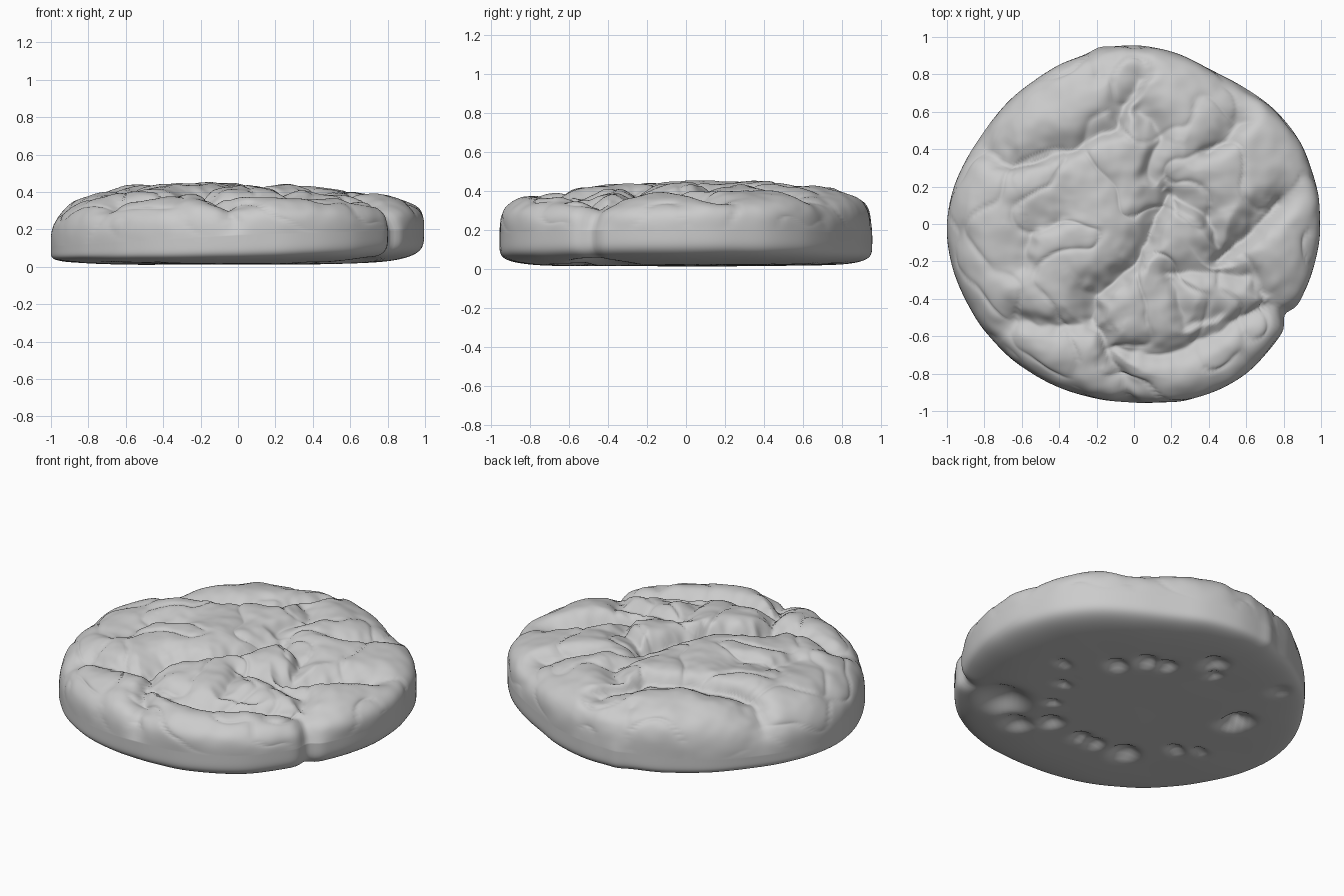
import bpy, bmesh, math, random
from mathutils import Vector, noise

if "Cube" in bpy.data.objects:
    bpy.data.objects.remove(bpy.data.objects["Cube"])

random.seed(9)
SEGS, TOP_RINGS, LOW_RINGS = 288, 130, 64

# Outline radius every 30 degrees, starting at +x
RADII = [.995, .985, .925, .955, .935, .945, 1, .985, .965, .955, 1, .98]

# Cracks: depth and path; the steep, wide slope lies left of the path
CRACKS = [
    (.08, (-.8, .38), (-.66, .31), (-.38, .4), (-.1, .53), (.04, .82)),
    (.11, (-.24, -.55), (-.2, -.4), (.02, -.22), (.18, .16)),
    (.075, (.14, .2), (.42, .03), (.5, -.18)),
    (.11, (.46, -.2), (.68, 0), (.82, .1)),
    (.075, (.42, .38), (.6, .58)),
    (.06, (.03, .6), (.14, .47), (.08, .25)),
    (.06, (.2, -.28), (.62, -.29), (.83, -.47)),
    (.075, (-.65, -.55), (-.2, -.6), (-.03, -.97)),
    (.045, (-.6, -.25), (-.56, -.03), (-.4, .02)),
    (.075, (-.1, -.7), (.2, -.72), (.45, -.6), (.78, -.47)),
    (.05, (.2, -.32), (.28, -.55), (.45, -.5)),
    (.035, (-.2, .97), (-.2, .83)),
]

# Pits underneath: one large one below the notch, the rest scattered near the rim
PITS = [(.6, -.44, .14, .1)]
for i in range(18):
    ang, dist = 2 * math.pi * (i + random.random()) / 18, random.uniform(.45, .85)
    size = random.uniform(.035, .085)
    PITS.append((dist * math.cos(ang), dist * math.sin(ang), size, size * .6))


def radius_at(theta):
    # Periodic smooth curve through the radii, plus the notch at front right
    deg = math.degrees(theta)
    f = deg / 30
    i, t = int(f), f - int(f)
    p0, p1, p2, p3 = (RADII[(i + k) % 12] for k in (-1, 0, 1, 2))
    r = p1 + .5 * t * (p2 - p0 + t * (2*p0 - 5*p1 + 4*p2 - p3 + t * (3 * (p1 - p2) + p3 - p0)))
    r += .006 * noise.noise(Vector((5 * math.cos(theta), 5 * math.sin(theta), 2)))
    return r - .04 * math.exp(-((deg - 329) / 3) ** 2) + .012 * math.exp(-((deg - 101) / 3) ** 2)


def crack_depth(x, y):
    deep = total = 0
    for depth, *pts in CRACKS:
        best, side = 9, 0
        for (ax, ay), (bx, by) in zip(pts, pts[1:]):
            ex, ey = bx - ax, by - ay
            l2 = ex * ex + ey * ey
            t = max(0, min(1, ((x - ax) * ex + (y - ay) * ey) / l2))
            dx, dy = x - ax - t * ex, y - ay - t * ey
            d = math.hypot(dx, dy)
            if d < best:
                best = d
                side = (ex * dy - ey * dx) / (math.sqrt(l2) * d + 1e-6)
        v = depth * math.exp(-(best / (.07 + .025 * side)) ** 1.4)
        deep, total = max(deep, v), total + v
    return deep + .15 * (total - deep)


def surface(theta, a):
    # Superellipse cross-section, a from -90 (bottom centre) to 90 (top centre) degrees
    c, s = math.cos(theta), math.sin(theta)
    ca, sa = max(math.cos(a), 0), abs(math.sin(a))
    left, right = max(0, -c), max(0, c)
    zm = .17 - .06 * left + .03 * right
    p = 4 - 1.2 * left - .4 * right if a >= 0 else 6.5 - 2 * right
    k = (ca ** p + sa ** p) ** (-1 / p)
    r, u = radius_at(theta) * ca * k, sa * k
    x, y = r * c, r * s
    if a < 0:
        z = zm - (zm - .013) * u + .005 * noise.noise(Vector((x * 3, y * 3, 5))) * u
        for px, py, size, depth in PITS:
            d = math.hypot(x - px, y - py) / size
            if d < 2:
                z += depth * math.exp(-d ** 3 * 1.2) * u ** 8
        return x, y, z
    high = .448 + r * (.012 * s - .04 * right + .02 * left - .025 * max(0, -s))
    z = zm + (high - zm) * u
    # Lumps, creases and cracks are pushed in along the cross-section normal
    q = Vector((x * 3.2, y * 3.2, z * 3))
    wx = x + .035 * noise.noise(q * 2) + .012 * noise.noise(q * 5)
    wy = y + .035 * noise.noise(q * 2 + Vector((7, 3, 1))) + .012 * noise.noise(q * 5 + Vector((2, 9, 4)))
    crease = math.exp(-abs(noise.noise(q * 1.3 + Vector((3, 8, 2)))) * 14)
    push = crack_depth(wx, wy) + .015 * crease
    push -= .016 * noise.noise(q) + .012 * noise.noise(q * 2.1) + .004 * noise.noise(q * 4.5)
    push *= min(1, u * 1.3)
    nr, nz = (ca * k) ** (p - 1), u ** (p - 1) * 1.6
    ln = math.hypot(nr, nz) + 1e-6
    r -= push * nr / ln
    return r * c, r * s, z - push * nz / ln


# Biscuit body: rings from bottom centre over the rim to top centre
bm = bmesh.new()
angles = [math.radians(-90 + 90 * i / LOW_RINGS) for i in range(1, LOW_RINGS)]
angles += [math.radians(90 * i / TOP_RINGS) for i in range(TOP_RINGS)]
rings = [[bm.verts.new(surface(2 * math.pi * j / SEGS, a)) for j in range(SEGS)] for a in angles]
bottom = bm.verts.new(surface(0, -math.pi / 2))
top = bm.verts.new(surface(0, math.pi / 2))
for j in range(SEGS):
    n = (j + 1) % SEGS
    for lo, hi in zip(rings, rings[1:]):
        bm.faces.new((lo[j], lo[n], hi[n], hi[j]))
    bm.faces.new((bottom, rings[0][n], rings[0][j]))
    bm.faces.new((top, rings[-1][j], rings[-1][n]))
mesh = bpy.data.meshes.new("biscuit")
bm.to_mesh(mesh)
bm.free()
for f in mesh.polygons:
    f.use_smooth = True
biscuit = bpy.data.objects.new("biscuit", mesh)
bpy.context.collection.objects.link(biscuit)
